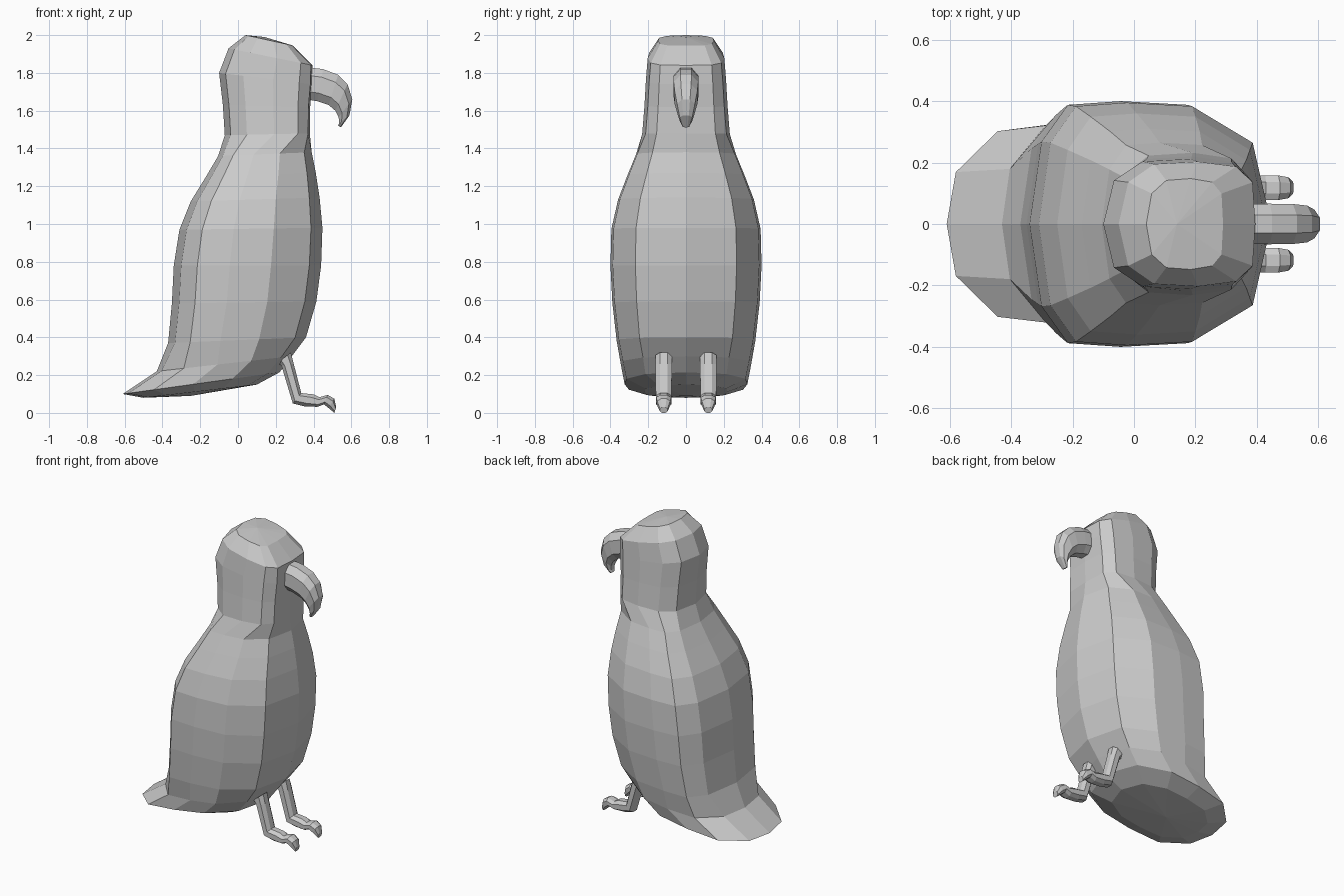
import bpy, bmesh
from mathutils import Vector

if "Cube" in bpy.data.objects:
    bpy.data.objects.remove(bpy.data.objects["Cube"])


def loft(name, rings, start=None, end=None):
    """Skin equal-length rings; close ends with a pole point or a flat face."""
    bm = bmesh.new()
    vs = [[bm.verts.new(p) for p in r] for r in rings]
    n = len(vs[0])
    for a, b in zip(vs, vs[1:]):
        for i in range(n):
            j = (i + 1) % n
            bm.faces.new((a[i], a[j], b[j], b[i]))
    for ring, pole in ((vs[0], start), (vs[-1], end)):
        if pole is None:
            bm.faces.new(ring)
        else:
            p = bm.verts.new(pole)
            for i in range(n):
                bm.faces.new((ring[i], ring[(i + 1) % n], p))
    bmesh.ops.recalc_face_normals(bm, faces=bm.faces)
    mesh = bpy.data.meshes.new(name)
    bm.to_mesh(mesh)
    bm.free()
    ob = bpy.data.objects.new(name, mesh)
    bpy.context.collection.objects.link(ob)
    return ob


# 12-sided cross-section as (fraction back to front, fraction of half width)
BODY = [(0, 0), (.05, .67), (.16, .97), (.38, 1), (.66, .97), (.92, .67), (1, 0)]
HEAD = [(0, 0), (.07, .67), (.26, .96), (.58, 1), (.86, .92), (.98, .67), (1, 0)]
TAIL = [(0, 0), (.036, .52), (.2, .93), (.45, 1), (.7, .97), (.92, .66), (1, 0)]


def body_ring(xb, zb, xf, zf, w, shape):
    half = [Vector((xb + (xf - xb) * t, w * s, zb + (zf - zb) * t)) for t, s in shape]
    return half + [Vector((p.x, -p.y, p.z)) for p in reversed(half[1:-1])]


# Body: back x, back z, front x, front z, half width
body = [
    (-.50, .08, .10, .15, .22, TAIL),
    (-.61, .10, .22, .215, .325, TAIL),
    (-.43, .22, .285, .30, .345, TAIL),
    (-.37, .37, .36, .40, .367, BODY),
    (-.35, .58, .415, .59, .39, BODY),
    (-.34, .78, .44, .78, .40, BODY),
    (-.31, .97, .447, .98, .395, BODY),
    (-.25, 1.12, .432, 1.14, .36, BODY),
    (-.17, 1.25, .412, 1.27, .31, BODY),
    (-.105, 1.36, .39, 1.38, .265, BODY),
    (-.07, 1.47, .38, 1.48, .232, HEAD),
    (-.08, 1.63, .382, 1.62, .22, HEAD),
    (-.10, 1.80, .393, 1.74, .212, HEAD),
    (-.05, 1.93, .395, 1.84, .203, HEAD),
    (.04, 2.0, .29, 1.945, .148, HEAD),
]
loft("body", [body_ring(*r) for r in body],
     start=(-.25, 0, .09), end=(.14, 0, 1.99))


def slab_ring(tx, tz, bx, bz, w, y0):
    top, bot = Vector((tx, y0, tz)), Vector((bx, y0, bz))
    prof = [(0, .45), (.25, 1), (.75, 1), (1, .45)]
    right = [top.lerp(bot, t) + Vector((0, s * w, 0)) for t, s in prof]
    left = [top.lerp(bot, t) - Vector((0, s * w, 0)) for t, s in reversed(prof)]
    return right + left


# Hooked beak: upper x, z, lower x, z, half width
beak = [
    (.36, 1.83, .36, 1.66, .065), (.45, 1.82, .42, 1.65, .066),
    (.53, 1.79, .48, 1.63, .065), (.58, 1.74, .515, 1.60, .06),
    (.605, 1.66, .533, 1.565, .047), (.59, 1.575, .535, 1.535, .033),
    (.545, 1.512, .53, 1.52, .018),
]
loft("beak", [slab_ring(*r, 0) for r in beak])

# Legs with curled single-toe feet
leg = [
    (.28, .32, .21, .265, .043), (.295, .26, .23, .25, .043),
    (.335, .105, .29, .05, .042), (.40, .098, .35, .035, .041),
    (.43, .083, .42, .032, .04), (.475, .095, .455, .045, .04),
    (.51, .075, .48, .025, .034), (.52, .03, .51, .0, .02),
]
for side, y in (("left", .118), ("right", -.118)):
    loft(side + "_leg", [slab_ring(*r, y) for r in leg])
